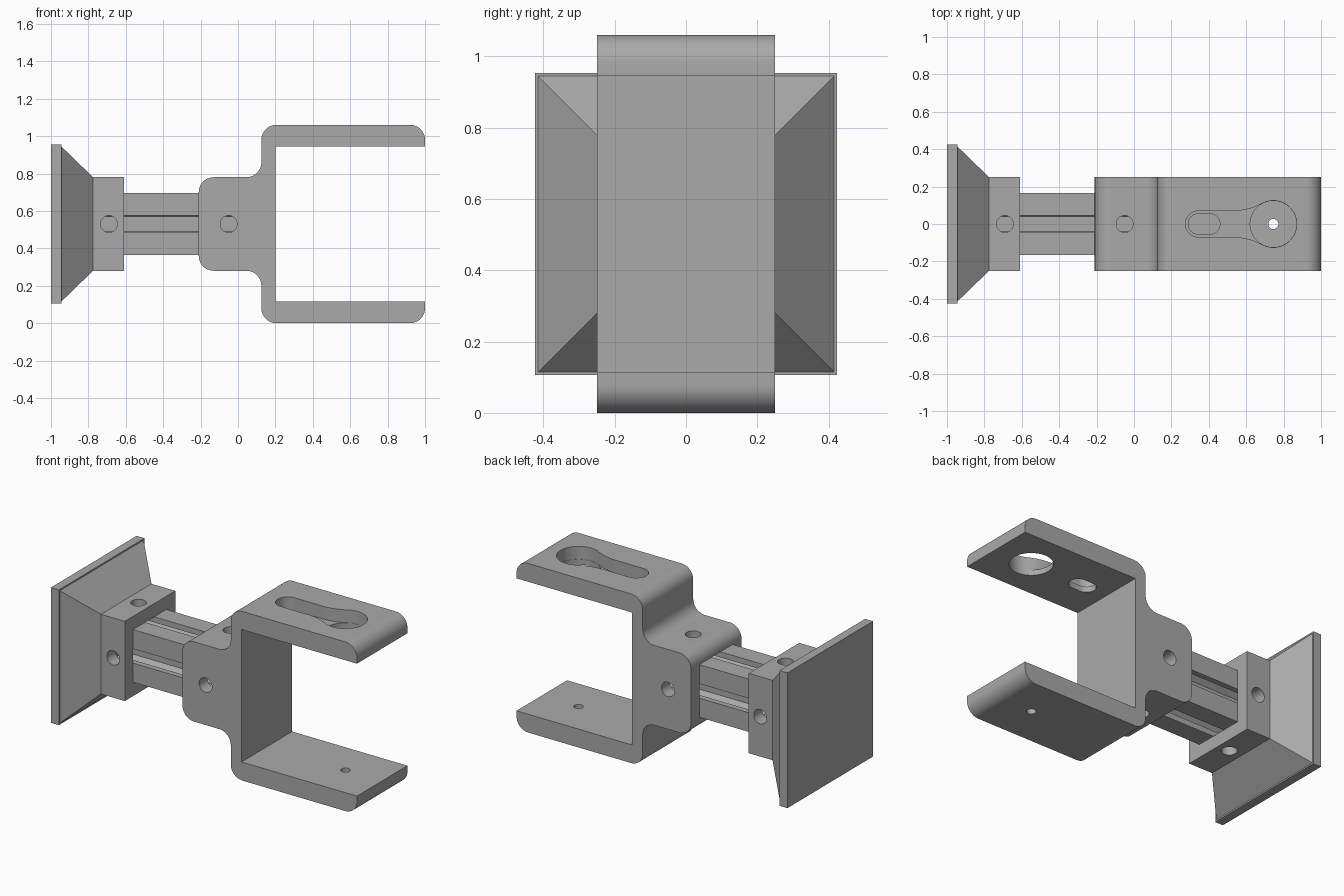
import bpy, bmesh
from math import pi, cos, sin, hypot, atan2
from mathutils import Vector, Matrix

cube = bpy.data.objects.get("Cube")
if cube:
    bpy.data.objects.remove(cube, do_unlink=True)

MID = 0.53  # height of the rod axis

grey = bpy.data.materials.new("plain_grey")
grey.use_nodes = True
COLOR = (0.4, 0.4, 0.4, 1)
grey.diffuse_color = COLOR
grey.node_tree.nodes["Principled BSDF"].inputs["Base Color"].default_value = COLOR


def make_object(name, bm):
    bmesh.ops.recalc_face_normals(bm, faces=bm.faces)
    mesh = bpy.data.meshes.new(name)
    bm.to_mesh(mesh)
    bm.free()
    mesh.materials.append(grey)
    ob = bpy.data.objects.new(name, mesh)
    bpy.context.collection.objects.link(ob)
    return ob


def prism(name, points, offset):
    """Extrude a closed loop of 3D points along an offset."""
    bm = bmesh.new()
    face = bm.faces.new([bm.verts.new(p) for p in points])
    ext = bmesh.ops.extrude_face_region(bm, geom=[face])
    bmesh.ops.translate(bm, vec=Vector(offset),
                        verts=[v for v in ext["geom"] if isinstance(v, bmesh.types.BMVert)])
    return make_object(name, bm)


def square_loft(name, sections):
    """Skin square sections given as (x, half width)."""
    bm = bmesh.new()
    rings = [[bm.verts.new((x, a * h, MID + b * h))
              for a, b in ((-1, -1), (1, -1), (1, 1), (-1, 1))] for x, h in sections]
    for r, s in zip(rings, rings[1:]):
        for i in range(4):
            j = (i + 1) % 4
            bm.faces.new((r[i], r[j], s[j], s[i]))
    bm.faces.new(rings[0])
    bm.faces.new(rings[-1])
    return make_object(name, bm)


def cylinder(name, centre, radius, depth, axis="Z"):
    bm = bmesh.new()
    rot = Matrix.Rotation(pi / 2, 4, "X") if axis == "Y" else Matrix()
    bmesh.ops.create_cone(bm, cap_ends=True, segments=40, radius1=radius, radius2=radius,
                          depth=depth, matrix=Matrix.Translation(centre) @ rot)
    return make_object(name, bm)


def arc(cx, cy, r, a0, a1, n=12):
    return [(cx + r * cos(a0 + (a1 - a0) * i / n), cy + r * sin(a0 + (a1 - a0) * i / n))
            for i in range(n + 1)]


def cut(ob, cutter):
    mod = ob.modifiers.new("cut", "BOOLEAN")
    mod.operation = "DIFFERENCE"
    mod.solver = "EXACT"
    mod.object = cutter
    bpy.context.view_layer.objects.active = ob
    bpy.ops.object.modifier_apply(modifier=mod.name)
    bpy.data.objects.remove(cutter, do_unlink=True)


def socket(ob, x0, x1, hole_x):
    """Rod pocket plus a screw hole in each of the four sides."""
    cut(ob, square_loft("pocket_cutter", [(x0, 0.167), (x1, 0.167)]))
    for axis in "YZ":
        cut(ob, cylinder("screw_cutter", (hole_x, 0, MID), 0.045, 0.7, axis))


# Wall base: plate, tapered skirt and square socket
wall_base = square_loft("wall_base", [(-1, 0.424), (-0.945, 0.424), (-0.945, 0.415),
                                      (-0.775, 0.25), (-0.61, 0.25)])
socket(wall_base, -0.76, -0.55, -0.69)

# Fork bracket: upper half outline, mirrored about the rod axis
R = 0.08
upper = (arc(-0.21 + R, 0.25 - R, R, pi, pi / 2)
         + arc(0.125 - R, 0.25 + R, R, -pi / 2, 0)
         + arc(0.125 + R, 0.53 - R, R, pi, pi / 2)
         + arc(1 - R, 0.53 - R, R, pi / 2, 0)
         + [(1, 0.415), (0.2, 0.415)])
outline = upper + [(x, -z) for x, z in reversed(upper)]
bracket = prism("fork_bracket", [(x, -0.25, MID + z) for x, z in outline], (0, 0.5, 0))
socket(bracket, -0.3, 0.06, -0.05)

# Keyhole recess in the upper arm
BIG, BX, SMALL, SX, FX = 0.125, 0.745, 0.07, 0.345, 0.53
dx = BX - FX
fillet = (dx ** 2 + SMALL ** 2 - BIG ** 2) / (2 * (BIG - SMALL))
fy = SMALL + fillet
meet = atan2(-fy, dx)
half = (arc(SX, 0, SMALL, pi, pi / 2)
        + arc(FX, fy, fillet, -pi / 2, meet)
        + arc(BX, 0, BIG, meet + pi, 0, 24)[1:])
keyhole = half + [(x, -y) for x, y in reversed(half[1:-1])]
cut(bracket, prism("keyhole_cutter", [(x, y, 0.98) for x, y in keyhole], (0, 0, 0.2)))

# Through openings: round hole, short slot, and pin hole in the lower arm
cut(bracket, cylinder("round_cutter", (BX, 0, 1.0), BIG - 0.001, 0.3))
slot = arc(0.345, 0, 0.055, pi / 2, 3 * pi / 2) + arc(0.405, 0, 0.055, -pi / 2, pi / 2)
cut(bracket, prism("slot_cutter", [(x, y, 0.85) for x, y in slot], (0, 0, 0.3)))
cut(bracket, cylinder("pin_cutter", (BX, 0, 0.06), 0.027, 0.3))

# Slotted rod: one quarter of the section turned four times
side = [(0.165, -0.165), (0.165, -0.045), (0.13, -0.045), (0.13, -0.09), (0.075, -0.04),
        (0.075, 0.04), (0.13, 0.09), (0.13, 0.045), (0.165, 0.045)]
section = []
for k in range(4):
    c, s = round(cos(k * pi / 2)), round(sin(k * pi / 2))
    section += [(c * a - s * b, s * a + c * b) for a, b in side]
rod = prism("slotted_rod", [(-0.755, a, MID + b) for a, b in section], (0.805, 0, 0))

for ob in (wall_base, bracket, rod):
    bpy.ops.object.select_all(action="DESELECT")
    ob.select_set(True)
    bpy.context.view_layer.objects.active = ob
    bpy.ops.object.shade_smooth_by_angle(angle=pi / 6)
